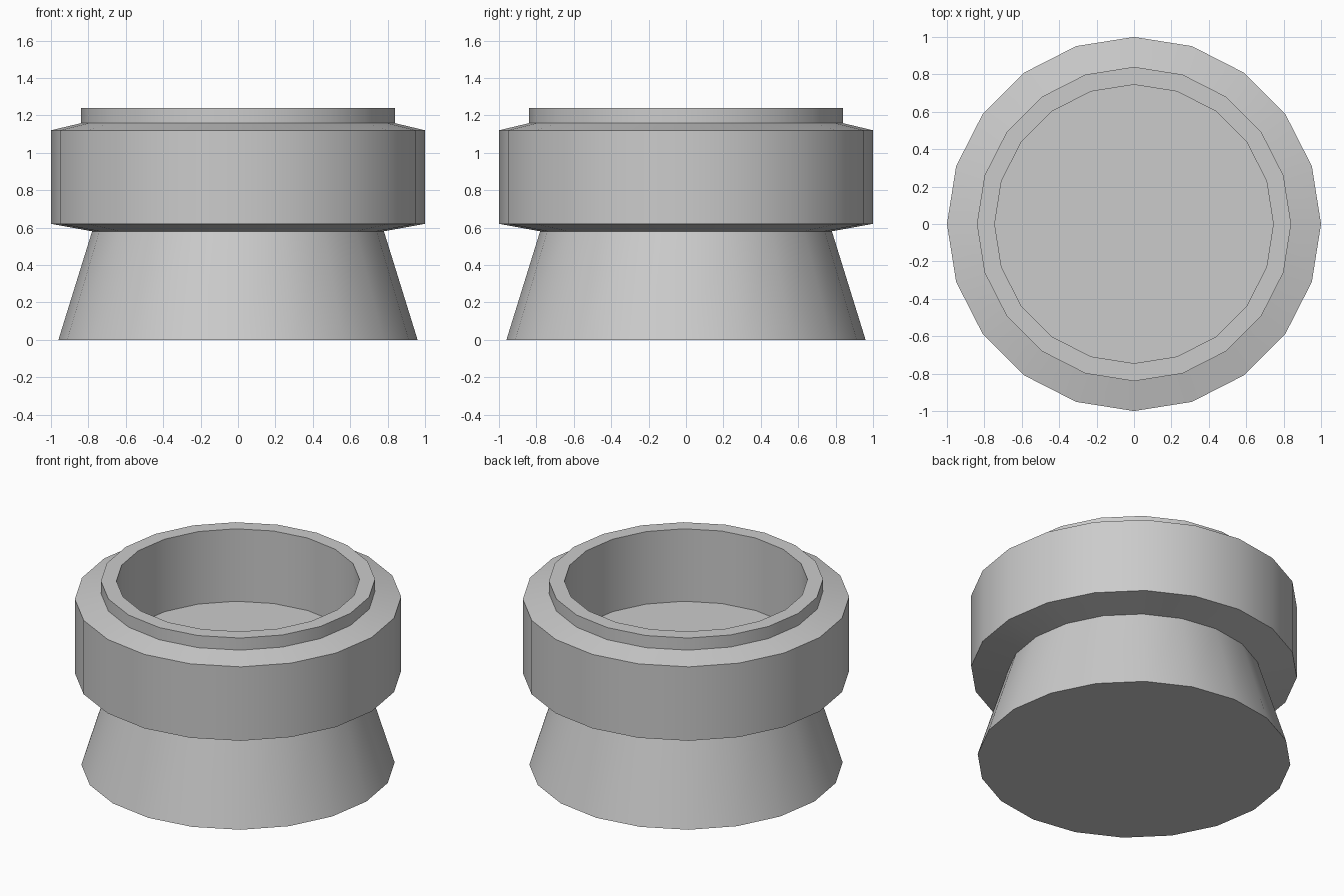
import bpy, bmesh, math

if "Cube" in bpy.data.objects:
    bpy.data.objects.remove(bpy.data.objects["Cube"])

SIDES = 20


def lathe(name, profile):
    """Spin a closed (radius, z) profile around z; the ends lie on the axis."""
    bm = bmesh.new()
    verts = [bm.verts.new((r, 0, z)) for r, z in profile]
    edges = [bm.edges.new(pair) for pair in zip(verts, verts[1:])]
    bmesh.ops.spin(bm, geom=verts + edges, cent=(0, 0, 0), axis=(0, 0, 1),
                   angle=math.tau, steps=SIDES, use_duplicate=False)
    bmesh.ops.remove_doubles(bm, verts=bm.verts, dist=1e-4)
    # Flat bottom and inner floor become single polygons
    centre = [v for v in bm.verts if math.hypot(v.co.x, v.co.y) < 1e-4]
    bmesh.ops.dissolve_verts(bm, verts=centre)
    bmesh.ops.recalc_face_normals(bm, faces=bm.faces)
    mesh = bpy.data.meshes.new(name)
    bm.to_mesh(mesh)
    bm.free()
    obj = bpy.data.objects.new(name, mesh)
    bpy.context.collection.objects.link(obj)
    bpy.ops.object.select_all(action='DESELECT')
    obj.select_set(True)
    bpy.context.view_layer.objects.active = obj
    bpy.ops.object.shade_smooth_by_angle(angle=math.radians(30))
    return obj


# Flared foot, wide bevelled collar, raised rim and hollow cup in one turned shell
lathe("turned_cup", [
    (0, 0), (0.96, 0),             # base
    (0.78, 0.58),                  # waist
    (1.0, 0.62), (1.0, 1.12),      # collar
    (0.84, 1.158), (0.84, 1.24),   # rim outside
    (0.745, 1.24), (0.745, 0.75),  # rim top and inner wall
    (0, 0.75),                     # inner floor
])
